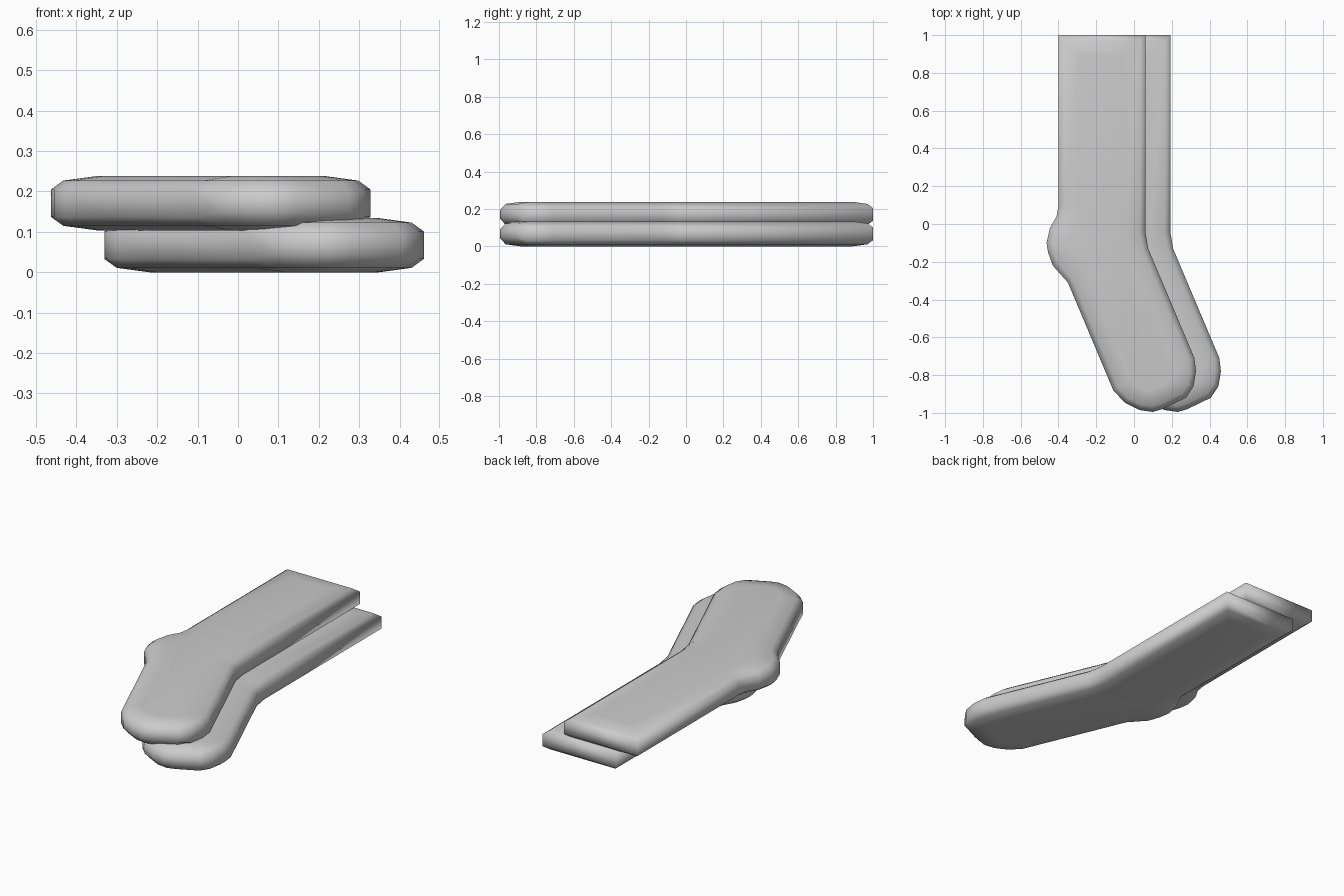
import bpy, math
from mathutils import Vector

if "Cube" in bpy.data.objects:
    bpy.data.objects.remove(bpy.data.objects["Cube"])

# Plan outline of one sock, clockwise from the cuff
OUTLINE = [(-0.40, 1.0), (0.06, 1.0), (0.06, -0.04), (0.075, -0.13), (0.32, -0.71),
           (0.328, -0.78), (0.315, -0.86), (0.275, -0.92), (0.15, -0.98), (0.10, -0.995),
           (0.03, -0.985), (-0.05, -0.945), (-0.11, -0.88), (-0.35, -0.31), (-0.43, -0.22),
           (-0.455, -0.15), (-0.463, -0.10), (-0.445, -0.02), (-0.41, 0.04), (-0.40, 0.10)]
# (inset, height from the middle plane) of the padded edge
LAYERS = [(0.11, -0.067), (0.03, -0.056), (0.0, -0.034),
          (0.0, 0.034), (0.03, 0.056), (0.11, 0.067)]


def inset(points, d):
    """Mitred inward offset of a clockwise polygon."""
    pts = [Vector(p) for p in points]
    result = []
    for i, p in enumerate(pts):
        a = (p - pts[i - 1]).normalized()
        b = (pts[(i + 1) % len(pts)] - p).normalized()
        na, nb = Vector((a.y, -a.x)), Vector((b.y, -b.x))
        result.append(p + (na + nb) * d / (1 + na.dot(nb)))
    return result


def make_sock(name, x, z):
    n = len(OUTLINE)
    verts, faces = [], []
    for d, h in LAYERS:
        for base, p in zip(OUTLINE, inset(OUTLINE, d)):
            thin = 0.65 if d == 0 and base[1] < -0.9 else 1.0  # slimmer toe rim
            verts.append((p.x + x, p.y, z + h * thin))
    for k in range(len(LAYERS) - 1):
        for i in range(n):
            j = (i + 1) % n
            faces.append((k * n + i, (k + 1) * n + i, (k + 1) * n + j, k * n + j))
    faces.append(tuple(range(n)))
    faces.append(tuple(reversed(range((len(LAYERS) - 1) * n, len(LAYERS) * n))))
    mesh = bpy.data.meshes.new(name)
    mesh.from_pydata(verts, [], faces)
    mesh.update()
    ob = bpy.data.objects.new(name, mesh)
    bpy.context.collection.objects.link(ob)
    bpy.ops.object.select_all(action='DESELECT')
    ob.select_set(True)
    bpy.context.view_layer.objects.active = ob
    bpy.ops.object.shade_smooth_by_angle(angle=math.radians(55))


# The pair, one lying shifted on the other
make_sock("lower_sock", 0.132, 0.067)
make_sock("upper_sock", 0.0, 0.171)
